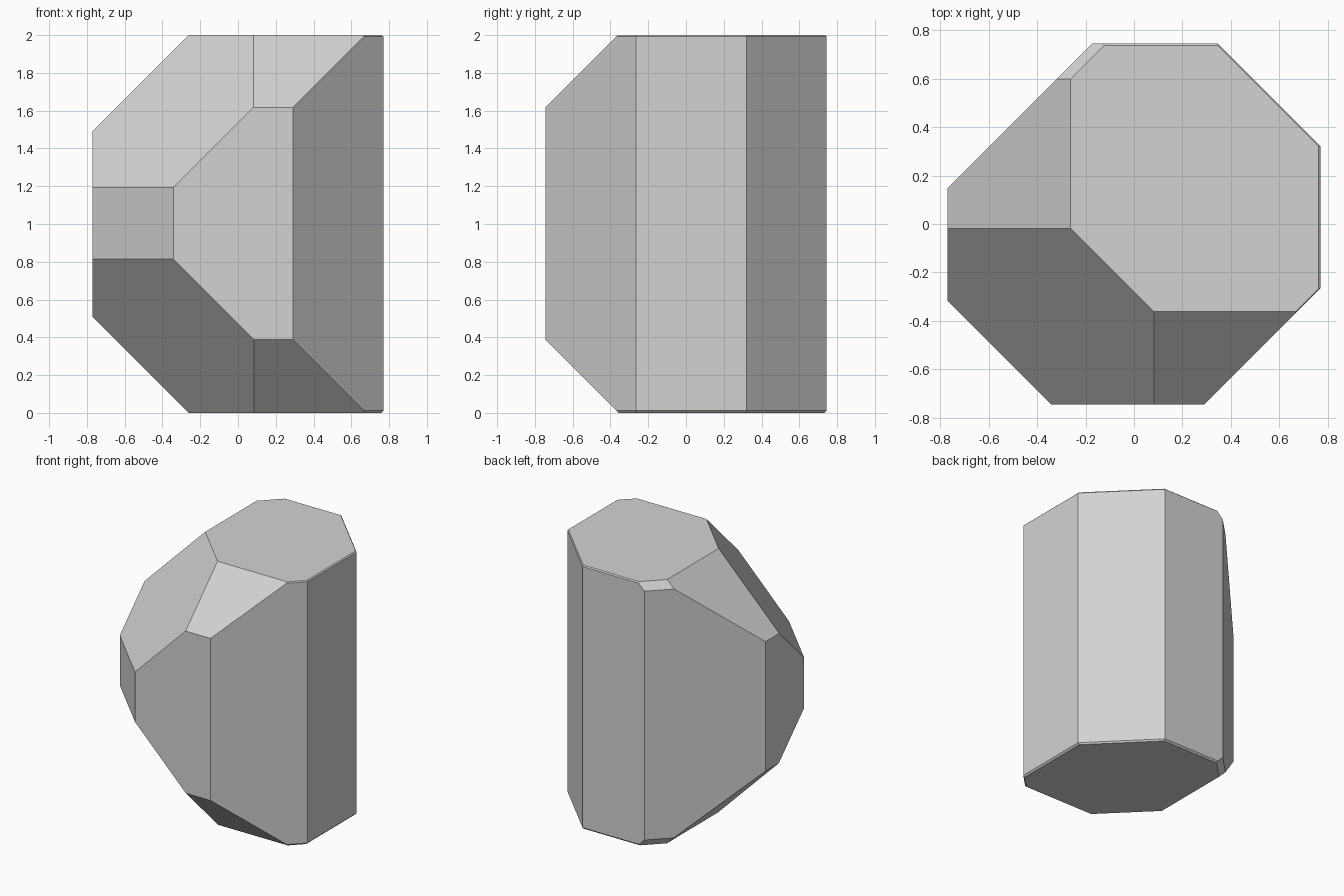
import bpy
import bmesh
from mathutils import Vector

cube = bpy.data.objects.get("Cube")
if cube:
    bpy.data.objects.remove(cube, do_unlink=True)

# One flat stone colour
stone = bpy.data.materials.new("light grey stone")
stone.use_nodes = True
GREY = (0.65, 0.65, 0.65, 1)
stone.diffuse_color = GREY
stone.node_tree.nodes["Principled BSDF"].inputs["Base Color"].default_value = GREY


def slice_off(bm, normal, distance):
    """Remove everything where normal . p > distance and cap the cut."""
    n = Vector(normal)
    geom = bm.verts[:] + bm.edges[:] + bm.faces[:]
    cut = bmesh.ops.bisect_plane(bm, geom=geom, dist=1e-5, plane_co=n * distance / n.length_squared,
                                 plane_no=n, clear_outer=True)
    edges = [e for e in cut["geom_cut"] if isinstance(e, bmesh.types.BMEdge)]
    if len(edges) > 2:
        bmesh.ops.contextual_create(bm, geom=edges)


# Compass direction: distance of its side wall, upper chamfer, lower chamfer
FACETS = {
    (-1, 0): (0.77, 2.262, 0.26),
    (0, -1): (0.745, 2.362, 0.357),
    (1, 0): (0.77, 2.762, 0.758),
    (0, 1): (0.745, 2.737, 0.733),
    (-1, -1): (1.087, 2.28, 0.273),
    (1, -1): (1.036, 3.028, 1.024),
    (1, 1): (1.091, 3.083, 1.079),
    (-1, 1): (0.917, 2.86, 0.86),
}

# Block, cut to an eight-sided column and then chamfered at both ends
bm = bmesh.new()
bmesh.ops.create_cube(bm, size=2)
bmesh.ops.translate(bm, verts=bm.verts, vec=(0, 0, 1))
for (x, y), (side, upper, lower) in FACETS.items():
    slice_off(bm, (x, y, 0), side)
for (x, y), (side, upper, lower) in FACETS.items():
    slice_off(bm, (x, y, 1), upper)
    slice_off(bm, (x, y, -1), lower)
bmesh.ops.recalc_face_normals(bm, faces=bm.faces)

mesh = bpy.data.meshes.new("faceted_rock")
bm.to_mesh(mesh)
bm.free()
mesh.materials.append(stone)
rock = bpy.data.objects.new("faceted_rock", mesh)
bpy.context.collection.objects.link(rock)
